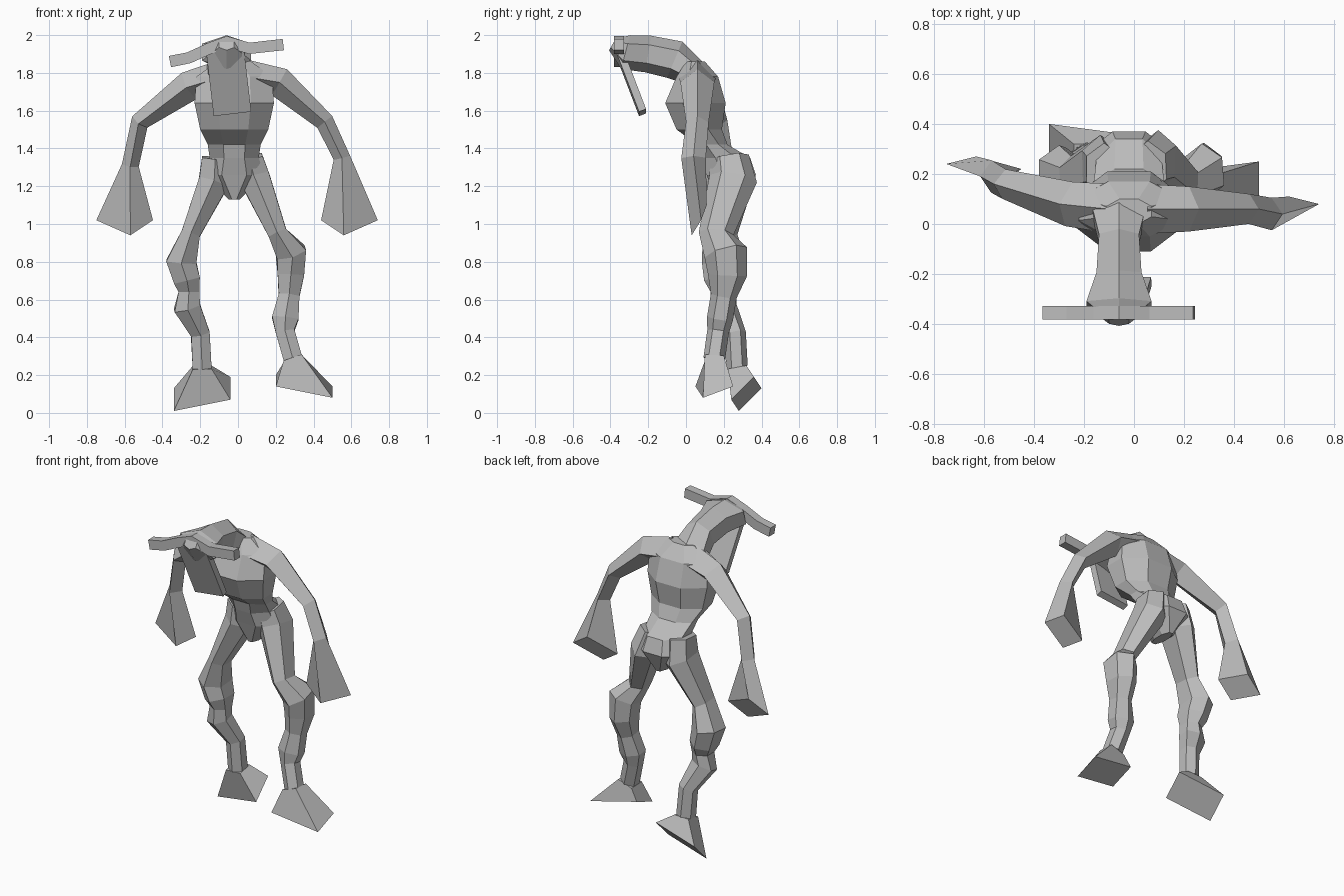
import bpy, bmesh, math
from mathutils import Vector

cube = bpy.data.objects.get("Cube")
if cube:
    bpy.data.objects.remove(cube)

AXIS_X = Vector((1, 0, 0))
AXIS_Y = Vector((0, 1, 0))
AXIS_Z = Vector((0, 0, 1))

# Single stone grey for the whole body
colour = (.5, .5, .5, 1)
grey = bpy.data.materials.new("stone_grey")
grey.use_nodes = True
grey.diffuse_color = colour
grey.node_tree.nodes["Principled BSDF"].inputs["Base Color"].default_value = colour


def path_frames(centres, sizes, depth_axis=AXIS_Y, target=None):
    """Give each centre a side and a depth vector square to the path."""
    centres = [Vector(centre) for centre in centres]
    path = centres + ([target] if target else [])
    frames = []
    for index, (centre, (width, depth)) in enumerate(zip(centres, sizes)):
        previous = path[max(index - 1, 0)]
        following = path[min(index + 1, len(path) - 1)]
        along = (following - previous).normalized()
        back = (depth_axis - along * depth_axis.dot(along)).normalized()
        frames.append((centre, along.cross(back) * width, back * depth))
    return frames


def loft(name, frames, sides=4, box=True):
    """Skin polygon rings, either flat-sided or with corners on the axes."""
    bm = bmesh.new()
    turn = math.pi / sides if box else 0
    rings = []
    for centre, side, back in frames:
        ring = []
        for corner in range(sides):
            angle = turn + math.tau * corner / sides
            offset = side * math.cos(angle) + back * math.sin(angle)
            ring.append(bm.verts.new(centre + offset / math.cos(turn)))
        rings.append(ring)
    for lower, upper in zip(rings, rings[1:]):
        for corner in range(sides):
            neighbour = (corner + 1) % sides
            bm.faces.new((lower[corner], lower[neighbour], upper[neighbour], upper[corner]))
    bm.faces.new(rings[0])
    bm.faces.new(rings[-1])
    bmesh.ops.recalc_face_normals(bm, faces=bm.faces)
    mesh = bpy.data.meshes.new(name)
    bm.to_mesh(mesh)
    bm.free()
    mesh.materials.append(grey)
    bpy.context.collection.objects.link(bpy.data.objects.new(name, mesh))


def sole(tip, outward, backward):
    """Frame of a slanted hand or foot end, mirrored on the right side."""
    tip, outward, backward = Vector(tip), Vector(outward), Vector(backward)
    if tip.x < 0:
        outward = Vector((outward.x, -outward.y, -outward.z))
        backward.x = -backward.x
    return tip, outward, backward


def arm(name, joints, hand):
    sizes = [(.09, .1), (.08, .09), (.05, .06), (.045, .065)]
    end = sole(hand, outward=(.15, .01, 0), backward=(.03, .04, .08))
    loft(name, path_frames(joints, sizes, target=end[0]) + [end], box=False)


def leg(side_name, joints, foot, backward):
    hip, thigh, above_knee, knee = (.07, .09), (.08, .11), (.05, .08), (.08, .1)
    calf, notch, shin, ankle = (.07, .09), (.055, .06), (.07, .06), (.05, .05)
    sizes = [hip, thigh, above_knee, knee, calf, notch, shin, ankle, ankle]
    end = sole(foot, outward=(.15, .02, -.03), backward=backward)
    frames = path_frames(joints, sizes, target=end[0])
    loft(side_name + "_leg", frames, sides=6)
    loft(side_name + "_foot", [frames[-1], end])


# Hunched chest, narrow waist and pelvis as level (y, z, half width, half depth) rings
torso = [
    (.05, 1.86, .09, .05),
    (.06, 1.78, .2, .11),
    (.05, 1.64, .21, .16),
    (.07, 1.5, .18, .12),
    (.14, 1.42, .14, .08),
    (.21, 1.35, .13, .13),
    (.24, 1.26, .16, .13),
    (.23, 1.13, .03, .08),
]
loft("torso", [(Vector((-.02, y, z)), AXIS_X * width, AXIS_Y * depth)
               for y, z, width, depth in torso], sides=8)

# Forward-reaching neck and flared skull with a ridge along the top
skull = [
    (.06, 1.79, .11, .06),
    (-.06, 1.87, .08, .09),
    (-.2, 1.9, .09, .085),
    (-.32, 1.91, .13, .08),
    (-.39, 1.95, .04, .03),
]
skull_path = [(-.06, y, z) for y, z, width, depth in skull]
skull_sizes = [(width, depth) for y, z, width, depth in skull]
loft("neck_and_skull", path_frames(skull_path, skull_sizes, AXIS_Z), sides=6)

# Long flat muzzle plate
muzzle_path = [(-.07, -.36, 1.93), (-.03, -.23, 1.59)]
loft("muzzle", path_frames(muzzle_path, [(.1, .02)] * len(muzzle_path)))

# Pair of sideways horns rising to a brow in the middle
horn_line = [(-.36, 1.86), (-.26, 1.88), (-.15, 1.93), (-.06, 1.965), (.06, 1.93), (.24, 1.95)]
horn_path = [(x, -.355, z) for x, z in horn_line]
loft("horns", path_frames(horn_path, [(.03, .027)] * len(horn_path)))

# Arms ending in wide club hands
arm("left_arm", [
    (.04, .06, 1.78),
    (.22, .06, 1.75),
    (.46, .06, 1.54),
    (.55, .04, 1.35),
], hand=(.59, .07, 1.02))
arm("right_arm", [
    (-.08, .06, 1.78),
    (-.26, .08, 1.73),
    (-.52, .16, 1.54),
    (-.57, .19, 1.31),
], hand=(-.6, .23, 1.02))

# Knobbly legs ending in splayed feet
leg("left", [
    (.06, .23, 1.35),
    (.09, .25, 1.24),
    (.21, .16, .95),
    (.28, .21, .85),
    (.28, .22, .73),
    (.27, .2, .62),
    (.25, .18, .5),
    (.25, .17, .43),
    (.29, .15, .29),
], foot=(.35, .15, .14), backward=(0, .08, .03))
leg("right", [
    (-.12, .22, 1.35),
    (-.13, .23, 1.22),
    (-.25, .18, .95),
    (-.3, .2, .8),
    (-.27, .2, .7),
    (-.26, .2, .64),
    (-.27, .2, .56),
    (-.2, .26, .42),
    (-.19, .27, .24),
], foot=(-.19, .32, .1), backward=(0, .06, .06))
